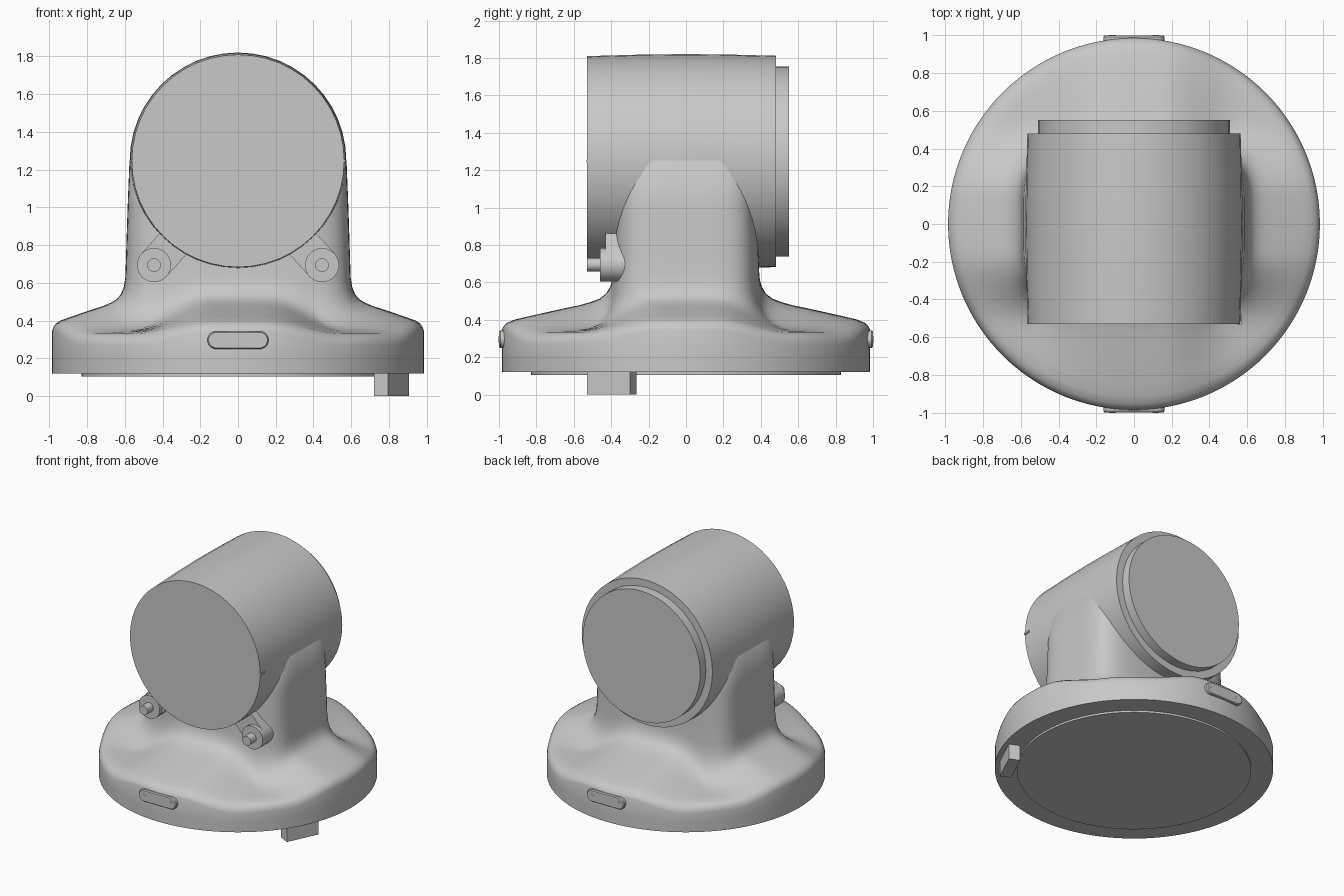
import bpy, bmesh, math
from mathutils import Matrix, Vector

old = bpy.data.objects.get("Cube")
if old:
    bpy.data.objects.remove(old, do_unlink=True)

GREY = (0.58, 0.58, 0.58, 1)
mat = bpy.data.materials.new("light grey")
mat.use_nodes = True
mat.diffuse_color = GREY
bsdf = next(n for n in mat.node_tree.nodes if n.type == 'BSDF_PRINCIPLED')
bsdf.inputs["Base Color"].default_value = GREY


def loft(name, rings, angle=35):
    """Skin a list of equal-length closed rings and cap both ends."""
    bm = bmesh.new()
    rows = [[bm.verts.new(p) for p in ring] for ring in rings]
    n = len(rows[0])
    for a, b in zip(rows, rows[1:]):
        for i in range(n):
            j = (i + 1) % n
            bm.faces.new((a[i], a[j], b[j], b[i]))
    bm.faces.new(rows[0])
    bm.faces.new(rows[-1])
    bmesh.ops.recalc_face_normals(bm, faces=bm.faces[:])
    me = bpy.data.meshes.new(name)
    bm.to_mesh(me)
    bm.free()
    me.materials.append(mat)
    ob = bpy.data.objects.new(name, me)
    bpy.context.collection.objects.link(ob)
    bpy.ops.object.select_all(action='DESELECT')
    ob.select_set(True)
    bpy.context.view_layer.objects.active = ob
    bpy.ops.object.shade_smooth_by_angle(angle=math.radians(angle))
    return ob


def circle(r, n):
    return [(r * math.cos(2 * math.pi * i / n), r * math.sin(2 * math.pi * i / n))
            for i in range(n)]


def turned_y(name, profile, x, z, n):
    """Turned part with its axis along y; profile holds (y, radius)."""
    return loft(name, [[(x + a, y, z + b) for a, b in circle(r, n)] for y, r in profile])


def stadium(length, r, n=12):
    """Outline with round ends, centred on the origin, along the first axis."""
    pts = []
    for side in (1, -1):
        for i in range(n + 1):
            t = math.pi * (i / n - 0.5)
            pts.append((side * (length + r * math.cos(t)), side * r * math.sin(t)))
    return pts


def smoothstep(lo, hi, v):
    t = min(1, max(0, (v - lo) / (hi - lo)))
    return t * t * (3 - 2 * t)


# Housing: round flange with four ridges that sweep up into a rounded-box neck
RIM = 0.985
N = 128
ANGLES = [2 * math.pi * i / N for i in range(N)]


def neck_radius(t, a, b, n=5):
    return (abs(math.cos(t) / a) ** n + abs(math.sin(t) / b) ** n) ** (-1 / n)


def neck_ring(a, b, z):
    return [(neck_radius(t, a, b) * math.cos(t), neck_radius(t, a, b) * math.sin(t), z)
            for t in ANGLES]


def skirt_ring(f, valley, ridge):
    ring = []
    for t in ANGLES:
        r = RIM + (neck_radius(t, 0.597, 0.392) - RIM) * f
        x, y = r * math.cos(t), r * math.sin(t)
        k = 1 - smoothstep(0.16, 0.55, min(abs(x), abs(y)))
        ring.append((x, y, valley + (ridge - valley) * k))
    return ring


# fraction from rim to neck, height in the valleys, height on the ridges
SKIRT = [(0, 0.27, 0.345), (0.015, 0.295, 0.365), (0.05, 0.318, 0.385),
         (0.12, 0.332, 0.402), (0.25, 0.34, 0.42), (0.4, 0.346, 0.44),
         (0.55, 0.352, 0.46), (0.7, 0.362, 0.478), (0.8, 0.38, 0.495),
         (0.88, 0.41, 0.513), (0.94, 0.45, 0.54), (0.98, 0.51, 0.58),
         (1, 0.59, 0.63)]
rings = [[(x, y, z) for x, y in circle(RIM, N)] for z in (0.12, 0.2)]
rings += [skirt_ring(*row) for row in SKIRT]
rings += [neck_ring(0.593, 0.39, 0.75), neck_ring(0.585, 0.385, 1.0),
          neck_ring(0.575, 0.38, 1.25), neck_ring(0.5, 0.32, 1.32)]
loft("housing", rings, 50)

# Base disc under the flange
loft("base_disc", [[(x, y, z) for x, y in circle(0.83, 64)] for z in (0.105, 0.125)])

# Locating peg below the flange
PEG = [(0.795, -0.53), (0.905, -0.30), (0.83, -0.265), (0.72, -0.495)]
loft("locating_peg", [[(x, y, z) for x, y in PEG] for z in (0.0, 0.125)])

# Horizontal barrel and its stepped rear cap
turned_y("barrel", [(-0.53, 0.563), (-0.25, 0.571), (0, 0.574), (0.25, 0.571),
                    (0.48, 0.565)], 0, 1.247, 48)
turned_y("rear_cap", [(0.46, 0.508), (0.55, 0.508)], 0, 1.247, 48)

# Small index mark on the barrel's left edge
loft("index_mark", [[(x, y, z) for x, z in
                     ((0.545, 1.24), (0.57, 1.24), (0.57, 1.254), (0.545, 1.254))]
                    for y in (-0.532, -0.48)])

# Front lugs with boss and pin
for side, label in ((1, "left"), (-1, "right")):
    cx, cz = side * 0.445, 0.695
    d = Vector((-side * 0.67, 0.742))
    p = Vector((-d.y, d.x))
    strap = [d * (a + 0.1) + p * b for a, b in stadium(0.1, 0.09)]
    loft(label + "_lug", [[(cx + v.x, y, cz + v.y) for v in strap]
                          for y in (-0.43, -0.32)])
    turned_y(label + "_lug_boss", [(-0.46, 0.09), (-0.42, 0.09)], cx, cz, 32)
    turned_y(label + "_lug_pin", [(-0.53, 0.036), (-0.45, 0.036)], cx, cz, 20)

# Rim plates, front and back, each with two screws
for side, label in ((-1, "front"), (1, "back")):
    layers = ((0.955, 0.047), (0.992, 0.047), (1.0, 0.041))
    loft(label + "_plate", [[(x, side * y, 0.297 + z) for x, z in stadium(0.115, r)]
                            for y, r in layers], 25)
    for sx in (-1, 1):
        turned_y(label + "_plate_screw", [(side * 0.99, 0.017), (side * 1.002, 0.017)],
                 sx * 0.115, 0.297, 16)
